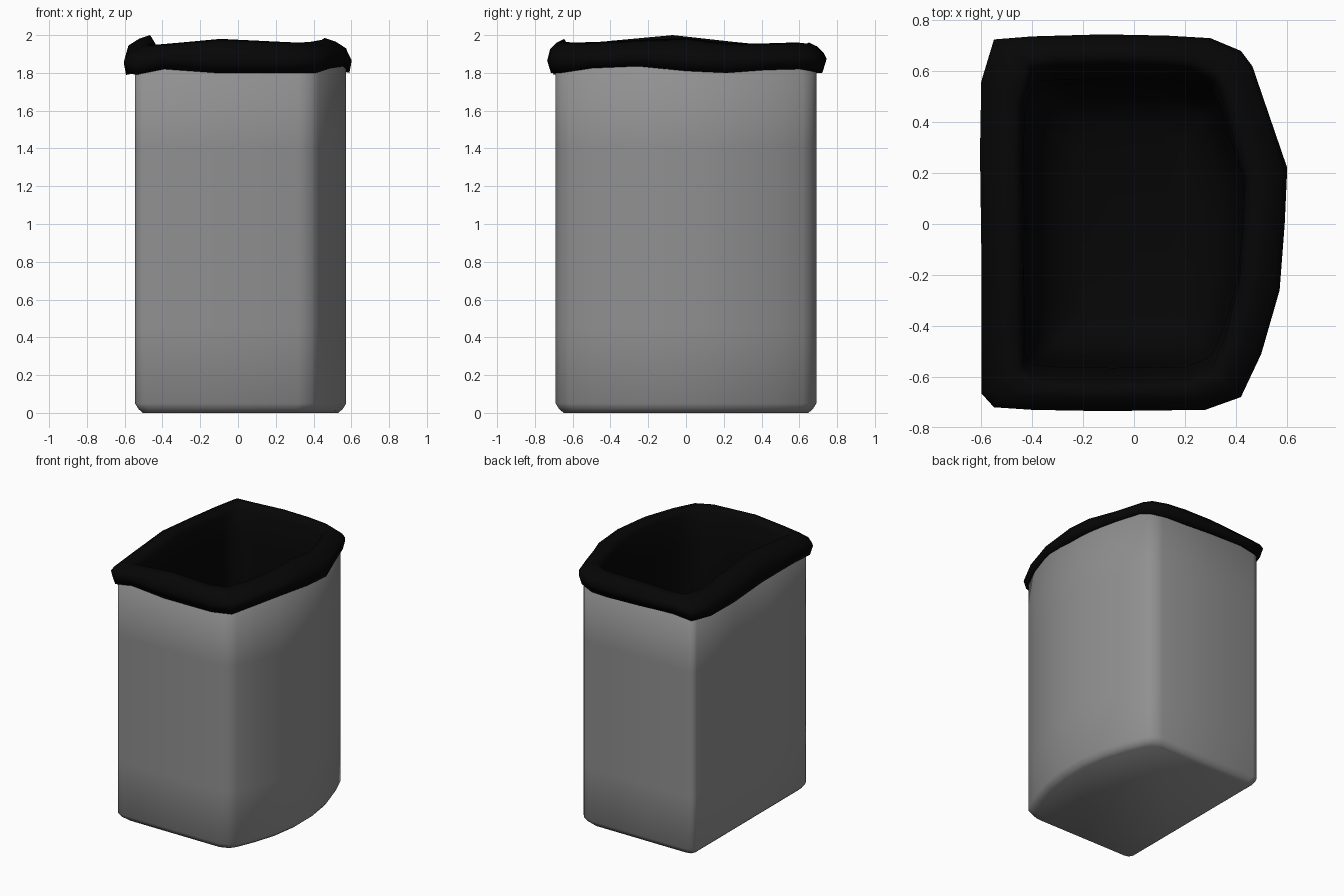
import bpy, bmesh, math

if "Cube" in bpy.data.objects:
    bpy.data.objects.remove(bpy.data.objects["Cube"])


def loft(name, rings, grey, cap_start=False, cap_end=False, angle=60):
    """Skin a stack of closed rings with equal point counts."""
    bm = bmesh.new()
    loops = [[bm.verts.new(p) for p in ring] for ring in rings]
    n = len(loops[0])
    for a, b in zip(loops, loops[1:]):
        for i in range(n):
            j = (i + 1) % n
            bm.faces.new((a[i], a[j], b[j], b[i]))
    if cap_start:
        bm.faces.new(loops[0][::-1])
    if cap_end:
        bm.faces.new(loops[-1])
    mesh = bpy.data.meshes.new(name)
    bm.to_mesh(mesh)
    bm.free()
    ob = bpy.data.objects.new(name, mesh)
    bpy.context.collection.objects.link(ob)
    bpy.ops.object.select_all(action='DESELECT')
    ob.select_set(True)
    bpy.context.view_layer.objects.active = ob
    bpy.ops.object.shade_smooth_by_angle(angle=math.radians(angle))
    mat = bpy.data.materials.new(name + "_plastic")
    mat.diffuse_color = (grey, grey, grey, 1)
    mat.use_nodes = True
    mat.node_tree.nodes["Principled BSDF"].inputs["Base Color"].default_value = mat.diffuse_color
    mesh.materials.append(mat)
    return ob


def inset(points, dx, dy, z, half=(0.60, 0.735)):
    sx, sy = 1 - dx / half[0], 1 - dy / half[1]
    return [(p[0] * sx, p[1] * sy, z) for p in points]


# Bin body: flat left, front and back, bowed right side
half = [(0.573, 0.1), (0.543, 0.3), (0.485, 0.48), (0.425, 0.62), (0.39, 0.665),
        (0.32, 0.69), (-0.1, 0.69), (-0.49, 0.69), (-0.53, 0.68), (-0.545, 0.65), (-0.545, 0.2)]
outline = half + [(x, -y) for x, y in reversed(half)]
body_rings = [inset(outline, d, d, z) for d, z in
              ((0.045, 0), (0.02, 0.02), (0, 0.05), (0, 0.45), (0, 1.4), (0, 1.84), (0.03, 1.86))]
loft("bin_body", body_rings, 0.28, cap_start=True)

# Liner bag: outer outline x, y with crest height and hem height
bag = [(0.592, 0.0, 1.985, 1.81), (0.602, 0.22, 1.96, 1.80), (0.53, 0.43, 1.955, 1.815),
       (0.465, 0.62, 1.96, 1.82), (0.42, 0.68, 1.96, 1.81), (0.30, 0.73, 1.955, 1.80),
       (0.13, 0.74, 1.96, 1.80), (-0.12, 0.745, 1.96, 1.81), (-0.40, 0.737, 1.95, 1.82),
       (-0.55, 0.725, 1.95, 1.80), (-0.60, 0.56, 1.94, 1.79), (-0.605, 0.28, 1.965, 1.79),
       (-0.60, -0.08, 2.0, 1.81), (-0.60, -0.45, 1.97, 1.81), (-0.60, -0.665, 1.95, 1.80),
       (-0.55, -0.72, 1.95, 1.79), (-0.40, -0.73, 1.96, 1.82), (-0.12, -0.735, 1.98, 1.80),
       (0.28, -0.73, 1.965, 1.80), (0.42, -0.68, 1.96, 1.80), (0.50, -0.51, 1.965, 1.825),
       (0.572, -0.26, 1.975, 1.835)]


def rim(dx, dy, height):
    return [(x, y, height(c, h)) for (x, y, _), (_, _, c, h) in zip(inset(bag, dx, dy, 0), bag)]


bag_rings = [rim(0.07, 0.07, lambda c, h: h + 0.03),
             rim(0.012, 0.02, lambda c, h: h),
             rim(0.0, 0.0, lambda c, h: h + 0.065),
             rim(0.02, 0.015, lambda c, h: c - 0.055),
             rim(0.075, 0.05, lambda c, h: c - 0.02),
             rim(0.135, 0.09, lambda c, h: c),
             rim(0.165, 0.12, lambda c, h: c - 0.05)]
bag_rings += [inset(bag, d, d, z) for d, z in
              ((0.17, 1.7), (0.185, 0.9), (0.21, 0.3), (0.26, 0.15), (0.38, 0.09))]
loft("liner_bag", bag_rings, 0.0018, cap_end=True, angle=180)
